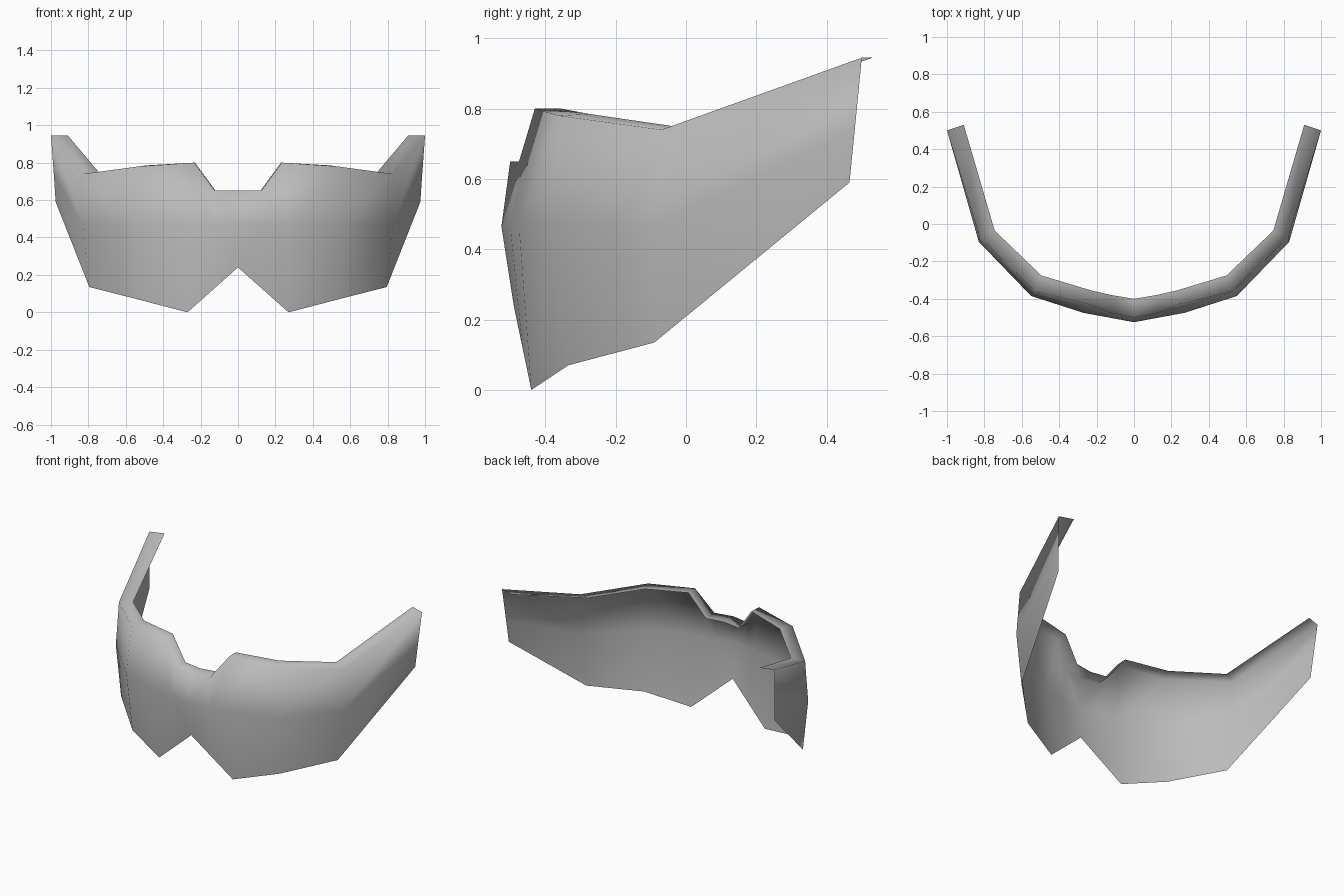
import bpy
import bmesh

if "Cube" in bpy.data.objects:
    bpy.data.objects.remove(bpy.data.objects["Cube"], do_unlink=True)

grey = bpy.data.materials.new("plain_grey")
grey.use_nodes = True
colour = (0.5, 0.5, 0.5, 1)
grey.diffuse_color = colour
grey.node_tree.nodes["Principled BSDF"].inputs["Base Color"].default_value = colour

# Columns from nose to arm tip: lower edge, widest line, brow edge, inner lip
COLUMNS = [
    [(0, -.49, .24), (0, -.525, .465), (0, -.50, .65), (0, -.40, .65)],
    [(.135, -.465, .12), (.135, -.50, .465), (.125, -.475, .65), (.12, -.38, .65)],
    [(.27, -.44, 0), (.27, -.475, .465), (.235, -.43, .80), (.23, -.355, .80)],
    [(.54, -.335, .07), (.55, -.385, .465), (.53, -.36, .78), (.495, -.275, .785)],
    [(.795, -.09, .135), (.83, -.095, .465), (.825, -.07, .74), (.745, -.035, .75)],
    [(.975, .465, .59), (.985, .48, .74), (1, .50, .945), (.91, .53, .945)],
]

# One half of the curved visor shell with its brow lip
bm = bmesh.new()
grid = [[bm.verts.new(p) for p in column] for column in COLUMNS]
for a, b in zip(grid, grid[1:]):
    for i in range(len(a) - 1):
        bm.faces.new((a[i], b[i], b[i + 1], a[i + 1]))

# Other half, joined along the centre line
half = bm.verts[:] + bm.edges[:] + bm.faces[:]
bmesh.ops.mirror(bm, geom=half, axis="X", merge_dist=0.001)
bmesh.ops.remove_doubles(bm, verts=bm.verts[:], dist=0.001)
bmesh.ops.recalc_face_normals(bm, faces=bm.faces[:])

# Make the front of the shell face outward
bm.faces.ensure_lookup_table()
front = min(bm.faces, key=lambda f: f.calc_center_median().y)
if front.normal.y > 0:
    bmesh.ops.reverse_faces(bm, faces=bm.faces[:])
for face in bm.faces:
    face.smooth = True

mesh = bpy.data.meshes.new("visor_shell")
bm.to_mesh(mesh)
bm.free()
mesh.materials.append(grey)
visor = bpy.data.objects.new("visor_shell", mesh)
bpy.context.collection.objects.link(visor)
